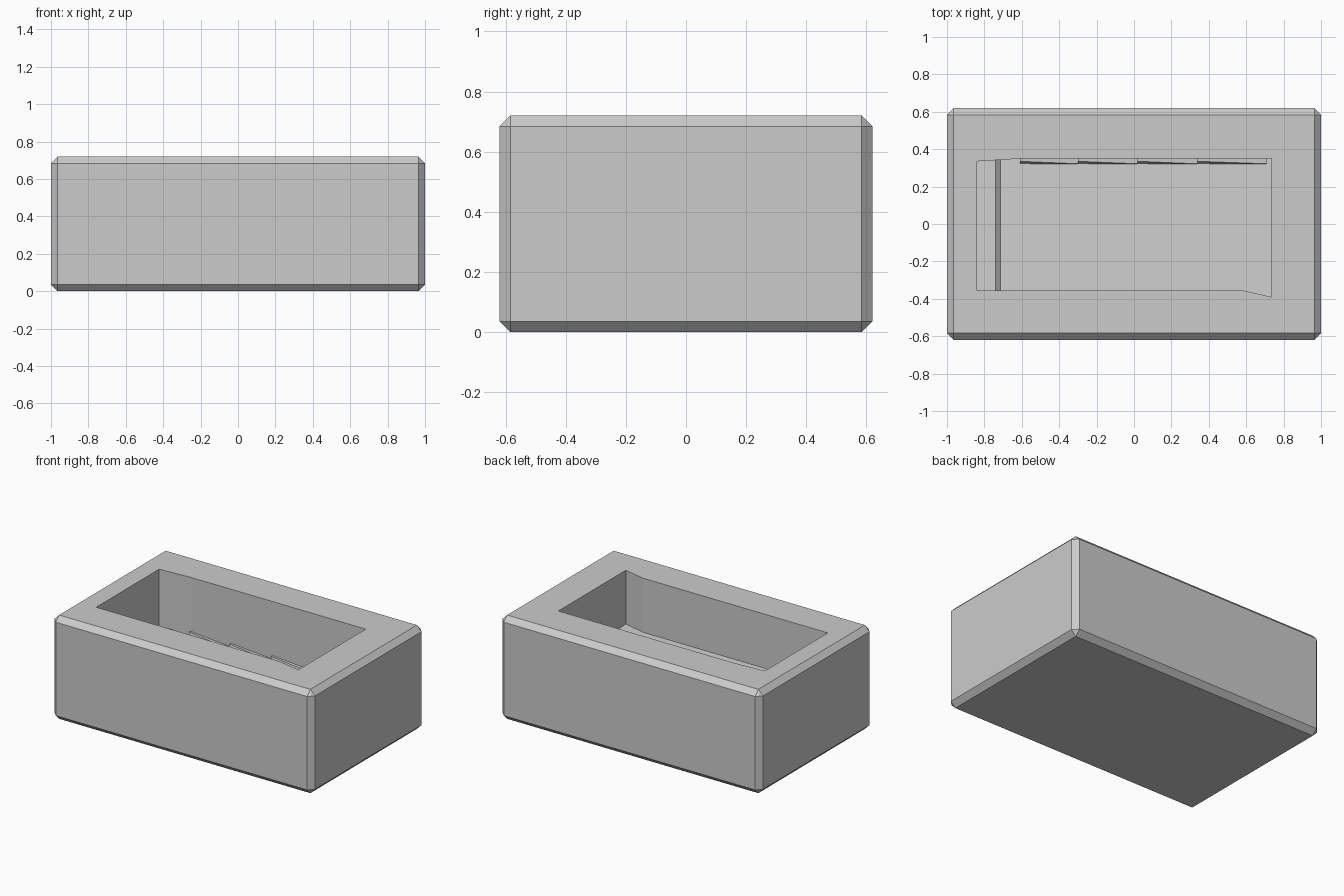
import bpy, bmesh

if "Cube" in bpy.data.objects:
    bpy.data.objects.remove(bpy.data.objects["Cube"])

grey = bpy.data.materials.new("light_grey")
grey.diffuse_color = (0.6, 0.6, 0.6, 1)
grey.use_nodes = True
grey.node_tree.nodes["Principled BSDF"].inputs["Base Color"].default_value = grey.diffuse_color


def floor_z(y):
    # the basin floor rises gently towards the front
    return 0.30 - 0.045 * (y - 0.35) / 0.705


def prism(name, bottom, top):
    """Solid between two matching loops of 3D points."""
    bm = bmesh.new()
    lo = [bm.verts.new(p) for p in bottom]
    hi = [bm.verts.new(p) for p in top]
    n = len(lo)
    bm.faces.new(lo[::-1])
    bm.faces.new(hi)
    for i in range(n):
        j = (i + 1) % n
        bm.faces.new((lo[i], lo[j], hi[j], hi[i]))
    bmesh.ops.recalc_face_normals(bm, faces=bm.faces)
    return finish(name, bm)


def finish(name, bm):
    mesh = bpy.data.meshes.new(name)
    bm.to_mesh(mesh)
    bm.free()
    mesh.materials.append(grey)
    obj = bpy.data.objects.new(name, mesh)
    bpy.context.collection.objects.link(obj)
    return obj


# chamfered outer block
bm = bmesh.new()
bmesh.ops.create_cube(bm, size=1)
for v in bm.verts:
    v.co = (v.co.x * 2, v.co.y * 1.24, (v.co.z + 0.5) * 0.72)
bmesh.ops.bevel(bm, geom=bm.edges[:], offset=0.036, segments=1,
                affect='EDGES', profile=0.5)
block = finish("basin_block", bm)

# slightly irregular cavity
outline = [(-0.84, -0.355), (0.58, -0.355), (0.735, -0.39),
           (0.735, 0.35), (-0.60, 0.35), (-0.84, 0.335)]
cutter = prism("cavity_cutter",
               [(x, y, floor_z(y)) for x, y in outline],
               [(x, y, 0.9) for x, y in outline])
cutter.hide_render = True
mod = block.modifiers.new("cavity", 'BOOLEAN')
mod.operation = 'DIFFERENCE'
mod.solver = 'EXACT'
mod.object = cutter
bpy.context.view_layer.objects.active = block
bpy.ops.object.modifier_apply(modifier="cavity")
bpy.data.objects.remove(cutter)

# low step along the left inner wall, with a sloping edge
ys = (-0.37, 0.345)
prism("left_step",
      [(x, y, floor_z(y) - 0.005) for x, y in
       ((-0.86, ys[0]), (-0.71, ys[0]), (-0.71, ys[1]), (-0.86, ys[1]))],
      [(x, y, floor_z(y) + 0.025) for x, y in
       ((-0.86, ys[0]), (-0.74, ys[0]), (-0.74, ys[1]), (-0.86, ys[1]))])

# row of tapered chips at the foot of the back wall
stops = (-0.61, -0.30, 0.02, 0.34, 0.71)
for i, (x0, x1) in enumerate(zip(stops, stops[1:])):
    prism(f"back_chip_{i + 1}",
          [(x0, 0.32, 0.29), (x1, 0.32, 0.29), (x1, 0.36, 0.29), (x0, 0.36, 0.29)],
          [(x0, 0.335, 0.345), (x1, 0.322, 0.32), (x1, 0.36, 0.32), (x0, 0.36, 0.345)])
